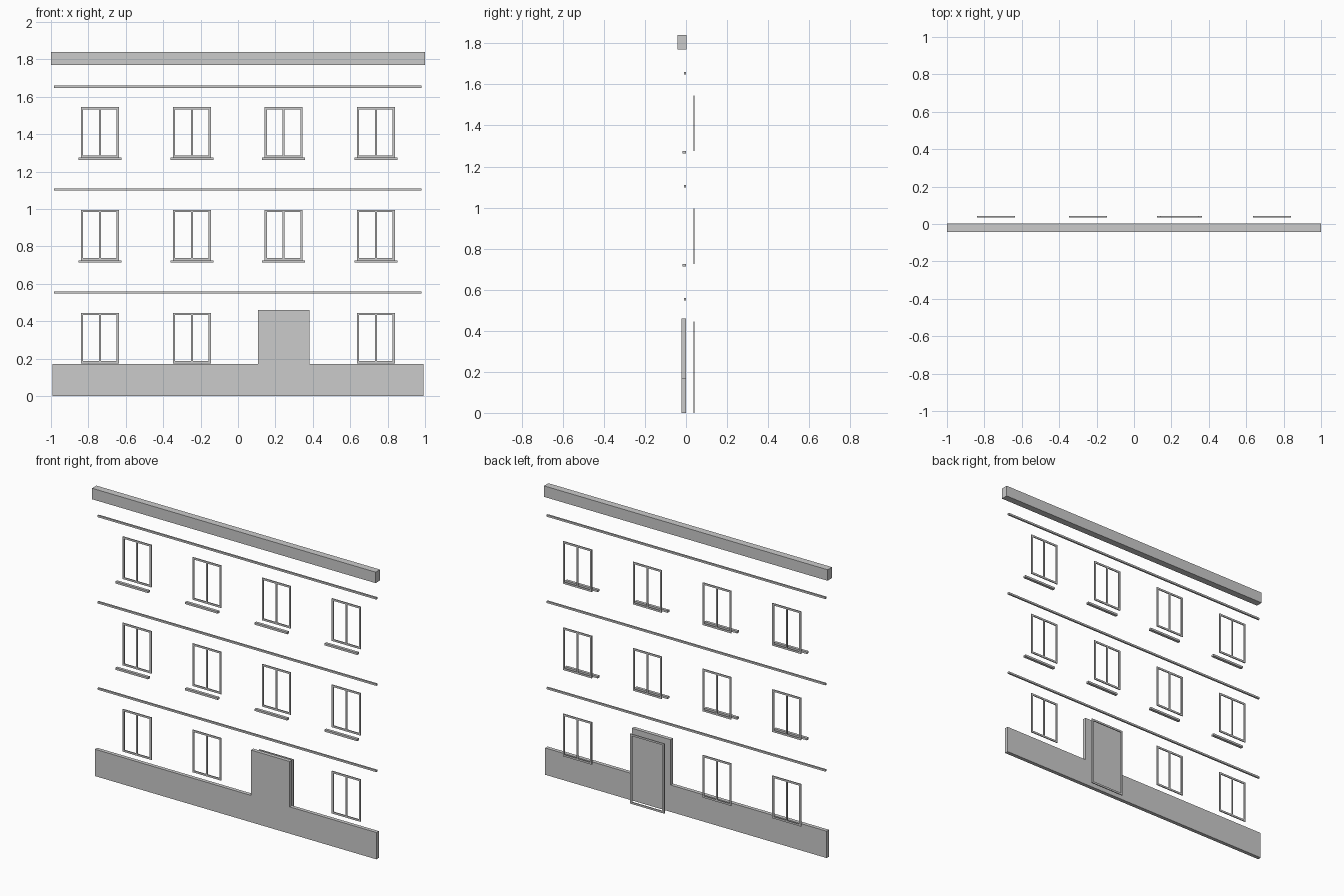
import bpy, bmesh

if "Cube" in bpy.data.objects:
    bpy.data.objects.remove(bpy.data.objects["Cube"])


def finish(name, bm):
    bmesh.ops.recalc_face_normals(bm, faces=bm.faces)
    me = bpy.data.meshes.new(name)
    bm.to_mesh(me)
    bm.free()
    ob = bpy.data.objects.new(name, me)
    bpy.context.collection.objects.link(ob)
    return ob


def extrude_profile(name, pts, y0, y1):
    """Outline in x/z pulled from y0 to y1."""
    bm = bmesh.new()
    face = bm.faces.new([bm.verts.new((x, y0, z)) for x, z in pts])
    ext = bmesh.ops.extrude_face_region(bm, geom=[face])
    verts = [g for g in ext["geom"] if isinstance(g, bmesh.types.BMVert)]
    bmesh.ops.translate(bm, verts=verts, vec=(0, y1 - y0, 0))
    return finish(name, bm)


def box(name, x0, x1, y0, y1, z0, z1):
    return extrude_profile(name, [(x0, z0), (x1, z0), (x1, z1), (x0, z1)], y0, y1)


def frame(name, cx, w, z0, z1, t=0.012, mullion=True):
    """Rectangular frame with a clean ring and an optional centre bar."""
    y0, y1 = 0.036, 0.042
    bm = bmesh.new()
    outer = [(cx - w / 2, z0), (cx + w / 2, z0), (cx + w / 2, z1), (cx - w / 2, z1)]
    inner = [(cx - w / 2 + t, z0 + t), (cx + w / 2 - t, z0 + t),
             (cx + w / 2 - t, z1 - t), (cx - w / 2 + t, z1 - t)]
    rings = [[bm.verts.new((x, y, z)) for x, z in ring]
             for ring, y in ((outer, y0), (outer, y1), (inner, y1), (inner, y0))]
    for k in range(4):
        a, b = rings[k], rings[(k + 1) % 4]
        for i in range(4):
            j = (i + 1) % 4
            bm.faces.new((a[i], a[j], b[j], b[i]))
    finish(name, bm)
    if mullion:
        box(name + "_mullion", cx - 0.005, cx + 0.005, y0, y1, z0 + t, z1 - t)


# Plinth with the raised block in front of the door
extrude_profile("plinth", [(-0.993, 0), (0.992, 0), (0.992, 0.171), (0.381, 0.171),
                           (0.381, 0.46), (0.107, 0.46), (0.107, 0.171),
                           (-0.993, 0.171)], -0.023, 0.001)

# Cornice along the top
box("cornice", -1, 1, -0.042, 0.002, 1.77, 1.84)

# String courses above every storey
for floor in range(3):
    z = 0.548 + 0.55 * floor
    box(f"string_course_{floor}", -0.983, 0.982, -0.01, 0.001, z, z + 0.012)

# Windows, sills on the upper storeys, and the door frame
for floor in range(3):
    base = 0.55 * floor
    for col, cx in enumerate((-0.738, -0.246, 0.244, 0.737)):
        if floor == 0 and col == 2:
            frame("door_frame", cx, 0.24, 0, 0.445, mullion=False)
            continue
        frame(f"window_{floor}_{col}", cx, 0.203, base + 0.175, base + 0.445)
        if floor:
            box(f"sill_{floor}_{col}", cx - 0.115, cx + 0.115, -0.017, 0.001,
                base + 0.163, base + 0.176)
